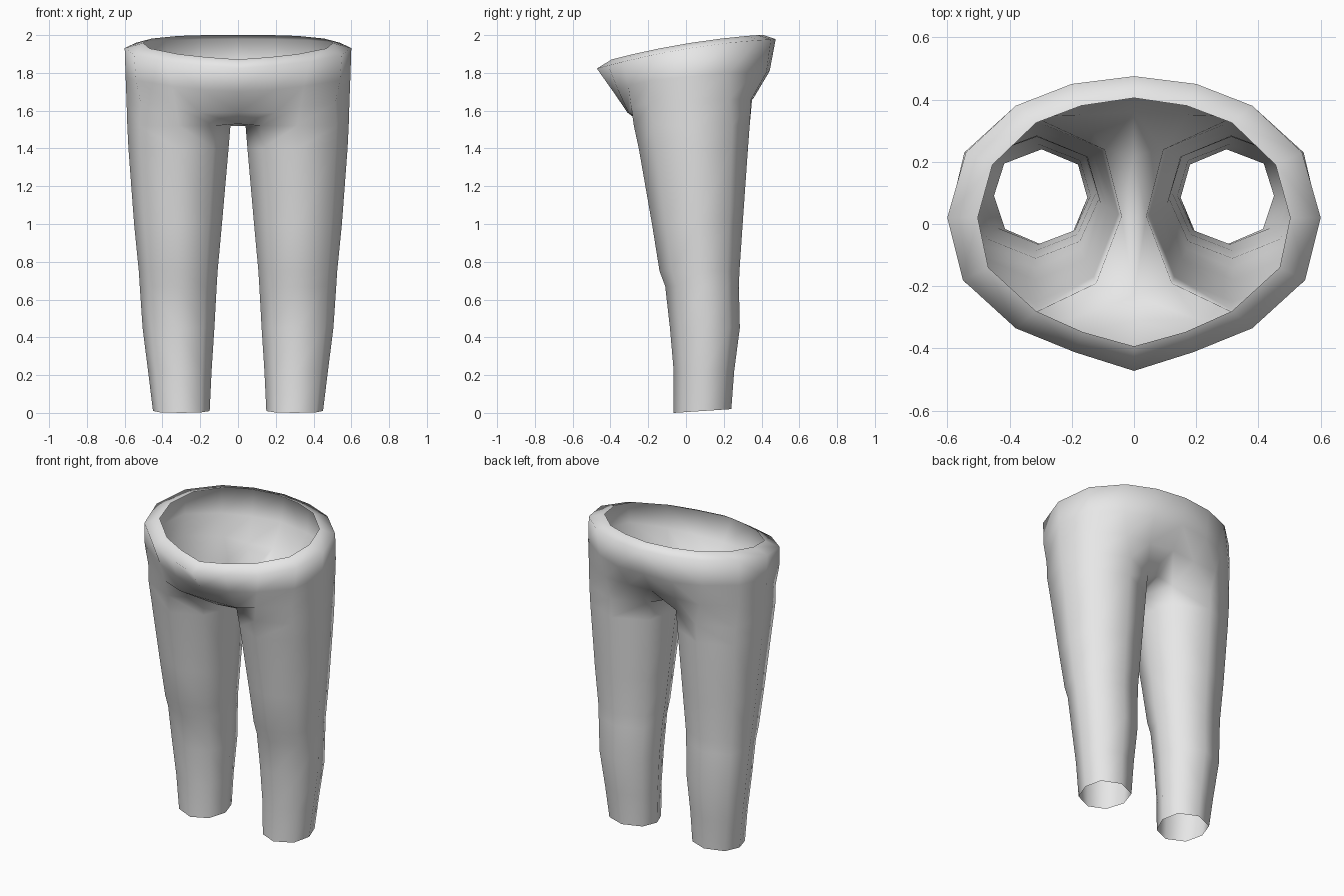
import bpy
import bmesh

cube = bpy.data.objects.get("Cube")
if cube:
    bpy.data.objects.remove(cube, do_unlink=True)

# One plain grey cloth colour
GREY = (0.8, 0.8, 0.8, 1.0)
cloth = bpy.data.materials.new("plain grey")
cloth.use_nodes = True
cloth.diffuse_color = GREY
cloth.node_tree.nodes["Principled BSDF"].inputs["Base Color"].default_value = GREY

# Eight-sided leg section as fractions of its bounding box:
# inner, inner front, front, outer front, outer, outer back, back, inner back
SECTION = [(0, .49), (.15, .14), (.5, 0), (.88, .16),
           (1, .51), (.89, .85), (.49, 1), (.1, .84)]

# Leg sizes by height: z, inner x, outer x, front y, back y
LEG = [(0.00, .150, .450, -.065, .240),
       (0.22, .140, .476, -.065, .255),
       (0.45, .125, .505, -.085, .285),
       (0.67, .113, .520, -.110, .280),
       (0.75, .108, .525, -.140, .283),
       (1.00, .085, .550, -.180, .300),
       (1.40, .050, .580, -.250, .328),
       (1.52, .040, .586, -.276, .337)]

# Half rings round the hips, from centre front to centre back
HIP_LOW = [(0, -.31, 1.59), (.20, -.305, 1.59), (.33, -.29, 1.62),
           (.515, -.19, 1.64), (.59, .02, 1.65), (.54, .23, 1.66),
           (.34, .345, 1.66), (.17, .35, 1.66), (0, .36, 1.67)]
HIP_HIGH = [(0, -.385, 1.70), (.19, -.36, 1.71), (.35, -.305, 1.73),
            (.54, -.19, 1.76), (.595, .02, 1.78), (.545, .23, 1.80),
            (.37, .36, 1.80), (.20, .425, 1.80), (0, .443, 1.81)]
WAIST = [(0, -.472), (.19, -.412), (.38, -.335), (.55, -.18), (.60, .02),
         (.54, .23), (.38, .38), (.20, .45), (0, .475)]
OPENING = [(0, -.393), (.165, -.347), (.315, -.28), (.468, -.14), (.502, .02),
           (.455, .19), (.315, .325), (.17, .38), (0, .405)]


def tilted(ring, z):
    """Raise a flat ring onto the waist, which climbs towards the back."""
    return [(x, y, z + .165 * y - .122 * y * y) for x, y in ring]


bm = bmesh.new()


def add_ring(points):
    return [bm.verts.new(p) for p in points]


def bridge(low, high, closed=False):
    n = len(low)
    for i in range(n if closed else n - 1):
        j = (i + 1) % n
        bm.faces.new((low[i], low[j], high[j], high[i]))


# Leg tube, with the hem slightly higher at the back
leg = []
for z, x0, x1, y0, y1 in LEG:
    lift = .02 if z == 0 else 0
    leg.append(add_ring([(x0 + u * (x1 - x0), y0 + v * (y1 - y0), z + lift * v)
                         for u, v in SECTION]))
for low, high in zip(leg, leg[1:]):
    bridge(low, high, closed=True)

# Crotch strip between the legs
top = leg[-1]
front, middle, back = add_ring([(0, -.23, 1.53), (0, .02, 1.52), (0, .22, 1.555)])
bm.faces.new((top[0], top[1], front, middle))
bm.faces.new((top[0], middle, back, top[7]))

# Hips, waist and inward-turned rim
rings = [[front] + top[1:] + [back]]
for points in (HIP_LOW, HIP_HIGH, tilted(WAIST, 1.928), tilted(OPENING, 1.955)):
    rings.append(add_ring(points))
for low, high in zip(rings, rings[1:]):
    bridge(low, high)

mesh = bpy.data.meshes.new("trousers")
bm.to_mesh(mesh)
bm.free()
mesh.materials.append(cloth)
for face in mesh.polygons:
    face.use_smooth = True

trousers = bpy.data.objects.new("trousers", mesh)
bpy.context.collection.objects.link(trousers)

# Mirror to the other leg
mirror = trousers.modifiers.new("other half", 'MIRROR')
mirror.use_clip = True
mirror.merge_threshold = .001
